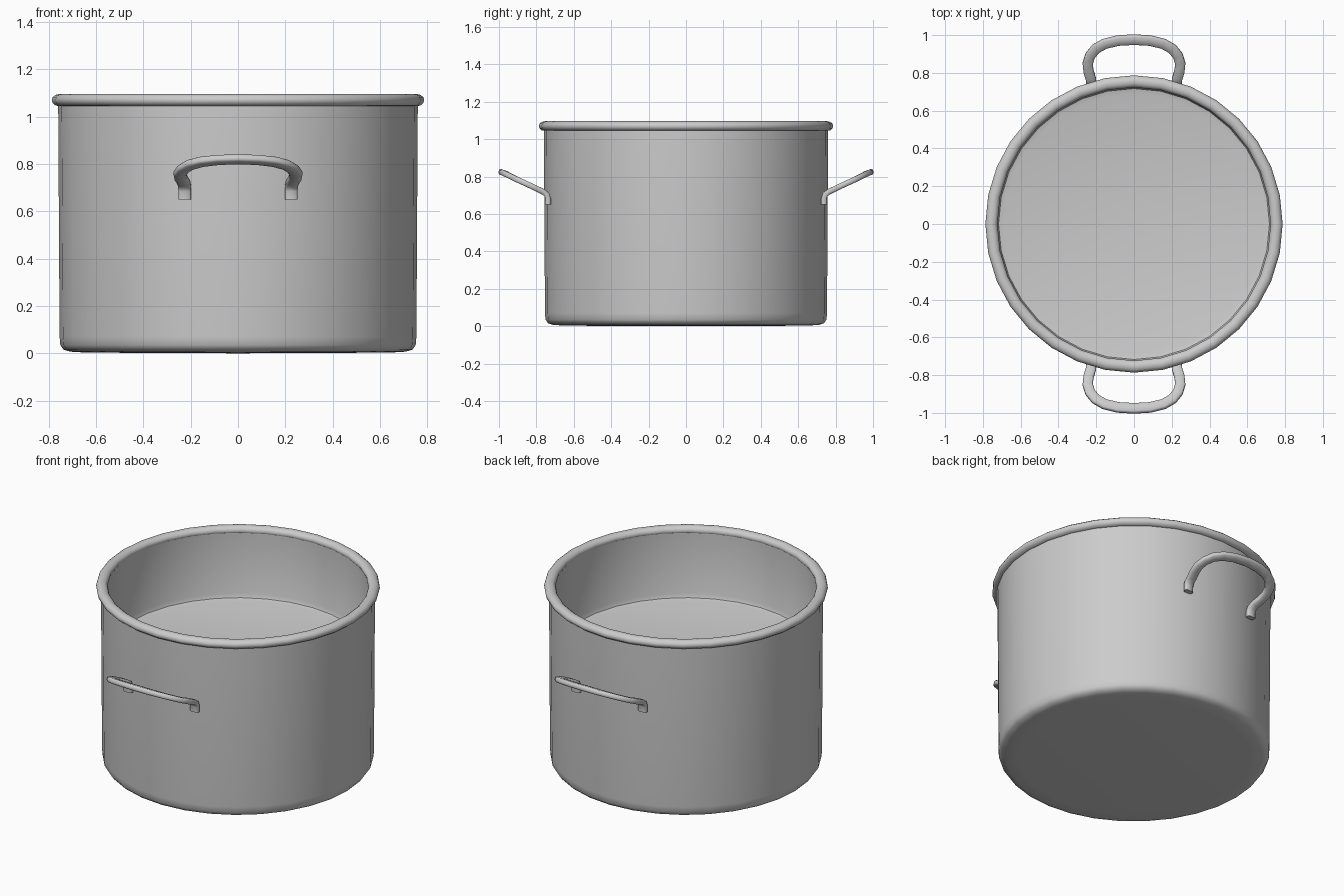
import bpy, bmesh
from math import sin, cos, pi, radians
from mathutils import Vector

cube = bpy.data.objects.get("Cube")
if cube:
    bpy.data.objects.remove(cube)

SIDES = 32

steel = bpy.data.materials.new("brushed_grey_steel")
steel.use_nodes = True
colour = (0.6, 0.6, 0.6, 1)
steel.diffuse_color = colour
steel.node_tree.nodes["Principled BSDF"].inputs["Base Color"].default_value = colour


def finish(name, bm, angle):
    bmesh.ops.recalc_face_normals(bm, faces=bm.faces)
    mesh = bpy.data.meshes.new(name)
    bm.to_mesh(mesh)
    bm.free()
    mesh.materials.append(steel)
    obj = bpy.data.objects.new(name, mesh)
    bpy.context.collection.objects.link(obj)
    bpy.ops.object.select_all(action='DESELECT')
    obj.select_set(True)
    bpy.context.view_layer.objects.active = obj
    bpy.ops.object.shade_smooth_by_angle(angle=radians(angle))
    return obj


def lathe(name, profile, closed=False):
    """Turn a radius/height profile around the z axis."""
    bm = bmesh.new()
    verts = [bm.verts.new((r, 0, z)) for r, z in profile]
    edges = [bm.edges.new(pair) for pair in zip(verts, verts[1:])]
    if closed:
        edges.append(bm.edges.new((verts[-1], verts[0])))
    bmesh.ops.spin(bm, geom=verts + edges, cent=(0, 0, 0), axis=(0, 0, 1),
                   angle=2 * pi, steps=SIDES, use_merge=True)
    bmesh.ops.remove_doubles(bm, verts=bm.verts, dist=0.0005)
    return finish(name, bm, 40)


# Pot body: rounded base, slightly flared wall, raised inner floor
lathe("pot_body", [
    (0, 0), (0.64, 0.003), (0.71, 0.007), (0.738, 0.016), (0.751, 0.035),
    (0.754, 0.07), (0.76, 1.06), (0.726, 1.06), (0.726, 0.69),
    (0.717, 0.667), (0.69, 0.66), (0, 0.652)])

# Rolled rim
lathe("rolled_rim", [(0.755 + 0.032 * cos(a * pi / 6), 1.07 + 0.026 * sin(a * pi / 6))
                     for a in range(12)], closed=True)


# Handle: half path as x, y, z and lean of the strap, mirrored in x
half = [(0.225, 0.738, 0.65, 90), (0.225, 0.738, 0.685, 88),
        (0.226, 0.746, 0.706, 55), (0.229, 0.77, 0.722, 28),
        (0.241, 0.81, 0.741, 25), (0.245, 0.85, 0.76, 25),
        (0.233, 0.89, 0.778, 25), (0.203, 0.927, 0.796, 25),
        (0.155, 0.954, 0.809, 24), (0.085, 0.971, 0.817, 22),
        (0, 0.976, 0.82, 20)]
path = half + [(-x, y, z, a) for x, y, z, a in half[-2::-1]]
points = [Vector(p[:3]) for p in path]
# Strap section with chamfered edges
W, T, C = 0.027, 0.015, 0.007
section = [(W, T - C), (W - C, T), (C - W, T), (-W, T - C),
           (-W, C - T), (C - W, -T), (W - C, -T), (W, C - T)]


def handle(name, facing):
    bm = bmesh.new()
    rings = []
    for i, p in enumerate(path):
        tangent = points[min(i + 1, len(path) - 1)] - points[max(i - 1, 0)]
        lean = radians(p[3])
        normal = Vector((0, -sin(lean), cos(lean)))
        side = normal.cross(tangent).normalized()
        ring = []
        for u, v in section:
            q = points[i] + side * u + normal * v
            ring.append(bm.verts.new((q.x, q.y * facing, q.z)))
        rings.append(ring)
    n = len(section)
    for a, b in zip(rings, rings[1:]):
        for k in range(n):
            bm.faces.new((a[k], a[(k + 1) % n], b[(k + 1) % n], b[k]))
    bm.faces.new(rings[0])
    bm.faces.new(rings[-1])
    finish(name, bm, 50)


handle("front_handle", -1)
handle("back_handle", 1)
